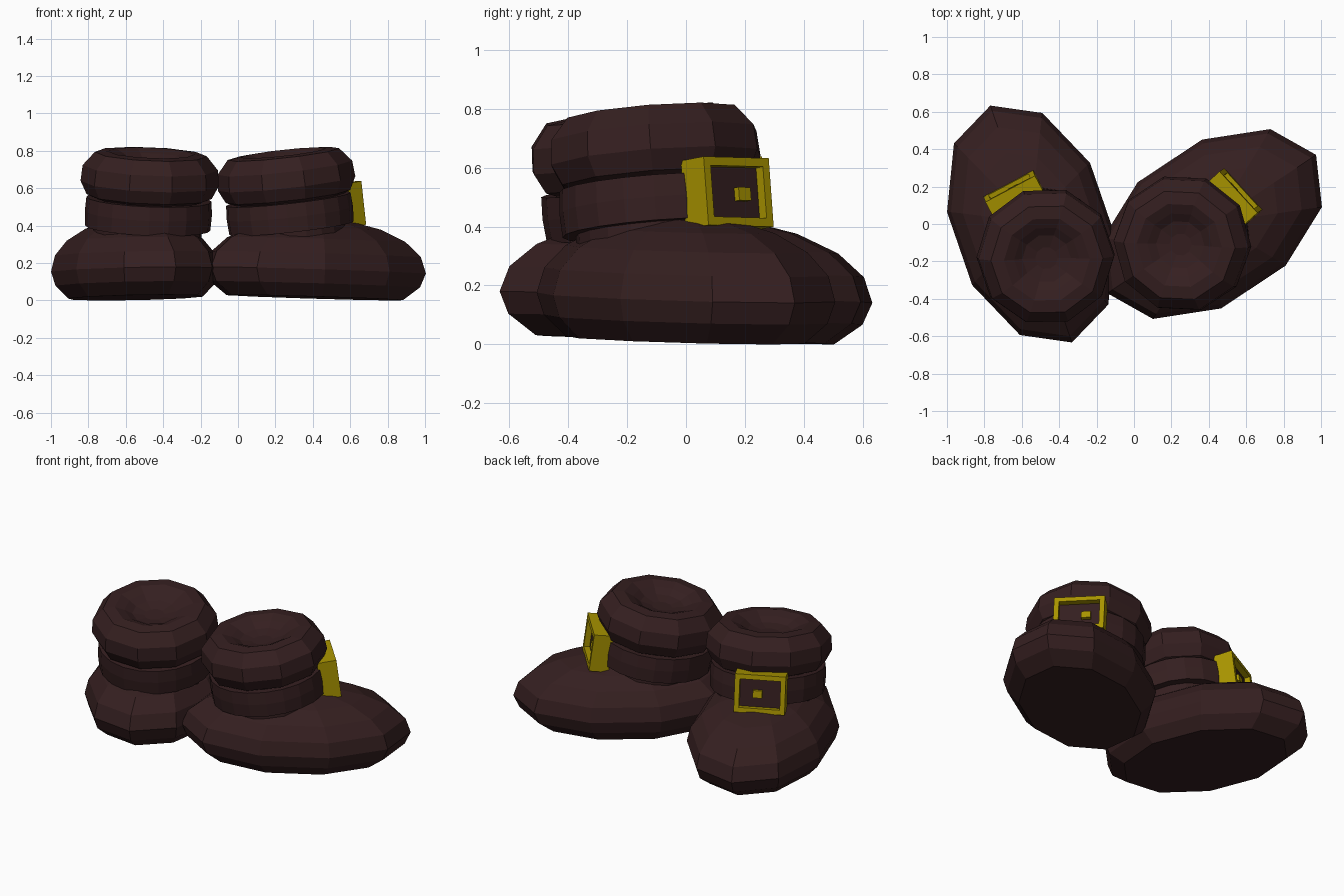
import bpy, bmesh
from math import radians, sin, cos, pi
from mathutils import Matrix

cube = bpy.data.objects.get("Cube")
if cube:
    bpy.data.objects.remove(cube, do_unlink=True)


def material(name, rgb):
    m = bpy.data.materials.new(name)
    m.use_nodes = True
    m.diffuse_color = (*rgb, 1)
    bsdf = next(n for n in m.node_tree.nodes if n.type == 'BSDF_PRINCIPLED')
    bsdf.inputs["Base Color"].default_value = (*rgb, 1)
    return m


leather = material("dark brown leather", (0.035, 0.0135, 0.0142))
gold = material("dull gold", (0.4, 0.3, 0.0))


def finish(name, bm, matrix, *mats):
    bmesh.ops.recalc_face_normals(bm, faces=bm.faces)
    mesh = bpy.data.meshes.new(name)
    bm.to_mesh(mesh)
    bm.free()
    for m in mats:
        mesh.materials.append(m)
    ob = bpy.data.objects.new(name, mesh)
    ob.matrix_world = matrix
    bpy.context.collection.objects.link(ob)
    return ob


def lathe(name, profile, sides, matrix, sx=1, sy=1):
    """Faceted solid from (radius, height) rings, capped at both ends."""
    bm = bmesh.new()
    rings = []
    for r, z in profile:
        rings.append([bm.verts.new((r * sx * cos(2 * pi * i / sides),
                                    r * sy * sin(2 * pi * i / sides), z))
                      for i in range(sides)])
    for a, b in zip(rings, rings[1:]):
        for i in range(sides):
            j = (i + 1) % sides
            bm.faces.new((a[i], a[j], b[j], b[i]))
    bm.faces.new(rings[0])
    bm.faces.new(rings[-1])
    return finish(name, bm, matrix, leather)


def box(bm, size):
    bmesh.ops.create_cube(bm, size=1, matrix=Matrix.Diagonal((*size, 1)))


def boot(side, x, yaw, shift, prong_y):
    base = Matrix.Translation((x, 0, 0)) @ Matrix.Rotation(radians(yaw), 4, 'Z')

    # Squashed oval foot with a flat sole, dipping slightly at the toe
    foot = [(0.8, -0.145), (0.95, -0.075), (1, 0)]
    foot += [(cos(radians(a)), 0.28 * sin(radians(a))) for a in (18, 36, 54, 72)]
    lathe(side + "_foot", foot, 10, base @ Matrix.Translation((0, 0, 0.16))
          @ Matrix.Rotation(radians(1.7), 4, 'Y'), 0.67, 0.425)

    # The upper parts share one frame leaning back over the heel
    top = (base @ Matrix.Translation((-0.19, shift, 0.655))
           @ Matrix.Rotation(radians(-7.5), 4, 'Y'))
    lathe(side + "_ankle", [(0.29, -0.34), (0.29, -0.05)], 20, top)
    lathe(side + "_strap", [(0.31, -0.27), (0.335, -0.27), (0.34, -0.19),
                            (0.335, -0.115), (0.31, -0.115)], 20, top)
    lathe(side + "_cuff", [(0.25, -0.135), (0.335, -0.1), (0.37, -0.03),
                           (0.362, 0.055), (0.3, 0.128), (0.23, 0.135),
                           (0.175, 0.112), (0.13, 0.085), (0.06, 0.07)], 10, top)

    # Buckle: thick block with an inset leather window
    spot = top @ Matrix.Rotation(radians(9), 4, 'Z') @ Matrix.Translation((0.345, 0, -0.19))
    bm = bmesh.new()
    box(bm, (0.115, 0.3, 0.235))
    front = max(bm.faces, key=lambda f: f.calc_center_median().x)
    bmesh.ops.inset_region(bm, faces=[front], thickness=0.042)
    window = bmesh.ops.extrude_face_region(bm, geom=[front])["geom"]
    bmesh.ops.delete(bm, geom=[front], context='FACES_ONLY')
    for g in window:
        if isinstance(g, bmesh.types.BMVert):
            g.co.x -= 0.035
        elif isinstance(g, bmesh.types.BMFace):
            g.material_index = 1
    finish(side + "_buckle", bm, spot, gold, leather)

    # Small prong in the window
    bm = bmesh.new()
    box(bm, (0.03, 0.055, 0.045))
    finish(side + "_buckle_prong", bm,
           spot @ Matrix.Translation((0.03, prong_y, -0.005)), gold)


boot("right", -0.55, 109, -0.018, -0.015)
boot("left", 0.415, 33.5, 0, 0.04)
